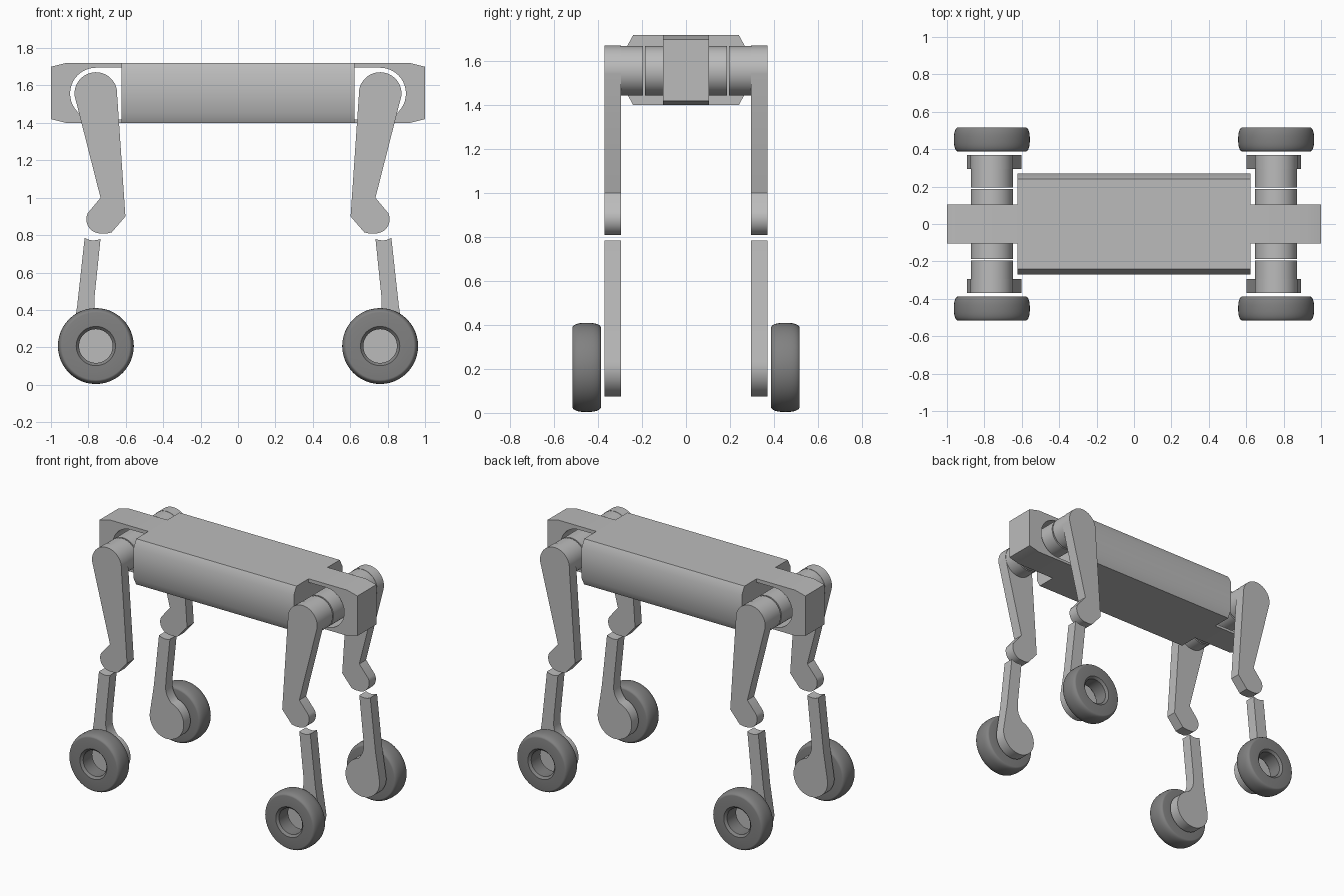
import bpy, bmesh, math

if "Cube" in bpy.data.objects:
    bpy.data.objects.remove(bpy.data.objects["Cube"])


def material(name, v):
    m = bpy.data.materials.new(name)
    m.diffuse_color = (v, v, v, 1)
    m.use_nodes = True
    m.node_tree.nodes["Principled BSDF"].inputs["Base Color"].default_value = m.diffuse_color
    return m


LIGHT = material("light_grey", 0.50)
DARK = material("dark_grey", 0.22)


def finish(bm, name, mat, angle=32):
    bmesh.ops.remove_doubles(bm, verts=bm.verts, dist=1e-5)
    bmesh.ops.recalc_face_normals(bm, faces=bm.faces)
    me = bpy.data.meshes.new(name)
    bm.to_mesh(me)
    bm.free()
    me.materials.append(mat)
    ob = bpy.data.objects.new(name, me)
    bpy.context.collection.objects.link(ob)
    bpy.ops.object.select_all(action='DESELECT')
    ob.select_set(True)
    bpy.context.view_layer.objects.active = ob
    bpy.ops.object.shade_smooth_by_angle(angle=math.radians(angle))
    return ob


def arc(cx, cz, r, a0, a1, n=20):
    steps = [math.radians(a0 + (a1 - a0) * i / n) for i in range(n + 1)]
    return [(cx + r * math.cos(a), cz + r * math.sin(a)) for a in steps]


def plate(name, profile, y0, y1, mat, sx=1):
    """Side profile (x, z) extruded along y."""
    bm = bmesh.new()
    f = bm.faces.new([bm.verts.new((sx * x, y0, z)) for x, z in profile])
    new = bmesh.ops.extrude_face_region(bm, geom=[f])["geom"]
    bmesh.ops.translate(bm, vec=(0, y1 - y0, 0),
                        verts=[v for v in new if isinstance(v, bmesh.types.BMVert)])
    return finish(bm, name, mat)


def lathe(name, profile, cx, cy, cz, mat, n=48):
    """Closed (radius, y) profile spun about a y axis."""
    bm = bmesh.new()
    rings = []
    for i in range(n):
        a = 2 * math.pi * i / n
        rings.append([bm.verts.new((cx + r * math.cos(a), cy + y, cz + r * math.sin(a)))
                      for r, y in profile])
    k = len(profile)
    for i in range(n):
        p, q = rings[i], rings[(i + 1) % n]
        for j in range(k):
            bm.faces.new((p[j], p[(j + 1) % k], q[(j + 1) % k], q[j]))
    return finish(bm, name, mat, 35)


# Body: eight-sided section extruded along x
bm = bmesh.new()
half = [(0.24, 1.72), (0.27, 1.665), (0.27, 1.455), (0.24, 1.40)]
section = half + [(-y, z) for y, z in reversed(half)]
face = bm.faces.new([bm.verts.new((-0.622, y, z)) for y, z in section])
geom = bmesh.ops.extrude_face_region(bm, geom=[face])["geom"]
bmesh.ops.translate(bm, vec=(1.244, 0, 0),
                    verts=[v for v in geom if isinstance(v, bmesh.types.BMVert)])
finish(bm, "body", LIGHT)

# Shared profiles, drawn for the +x side
HX, HZ, WZ = 0.76, 1.557, 0.207
end_bracket = ([(0.62, 1.72), (0.92, 1.72), (1.0, 1.70), (1.0, 1.42), (0.92, 1.40),
                (0.62, 1.40), (0.62, HZ - 0.138)]
               + arc(HX, HZ, 0.138, -90, 90) + [(0.62, HZ + 0.138)])
upper_leg = (arc(HX, HZ, 0.114, -7, 184, 28)
             + [(0.602, 0.90), (0.675, 0.815), (0.70, 0.809), (0.74, 0.809)]
             + arc(0.735, 0.885, 0.076, -75, 25, 10) + [(0.735, 1.0)])
lower_leg = ([(0.735, 0.78), (0.755, 0.773), (0.78, 0.772), (0.80, 0.776), (0.82, 0.785),
              (0.86, 0.42)]
             + arc(HX, WZ, 0.132, 10, -255, 40)
             + [(0.743, 0.355), (0.76, 0.385), (0.768, 0.42), (0.767, 0.47)])

# Tyre section: bevelled bore, flat sides, rounded tread
tread = [(0.180 + 0.023 * math.sin(t), 0.065 * math.cos(t) ** 0.8)
         for t in [math.pi / 2 * i / 8 for i in range(8)]] + [(0.203, 0.0)]
side = [(0.09, 0.050), (0.105, 0.065)] + tread
wheel = side + [(r, -y) for r, y in reversed(side[:-1])]

for sx, end in ((1, "right"), (-1, "left")):
    plate(f"{end}_end_bracket", end_bracket, -0.105, 0.105, LIGHT, sx)
    # Hip motor running through the bracket
    plate(f"{end}_hip_motor", arc(HX, HZ, 0.112, 0, 352.5, 47), -0.187, 0.187, LIGHT, sx)
    for sy, row in ((-1, "front"), (1, "back")):
        tag = f"{row}_{end}"
        plate(f"{tag}_hip_drum", arc(HX, HZ, 0.112, 0, 352.5, 47),
              sy * 0.196, sy * 0.296, LIGHT, sx)
        plate(f"{tag}_upper_leg", upper_leg, sy * 0.295, sy * 0.37, LIGHT, sx)
        plate(f"{tag}_lower_leg", lower_leg, sy * 0.295, sy * 0.37, LIGHT, sx)
        lathe(f"{tag}_wheel", wheel, sx * HX, sy * 0.452, WZ, DARK)
